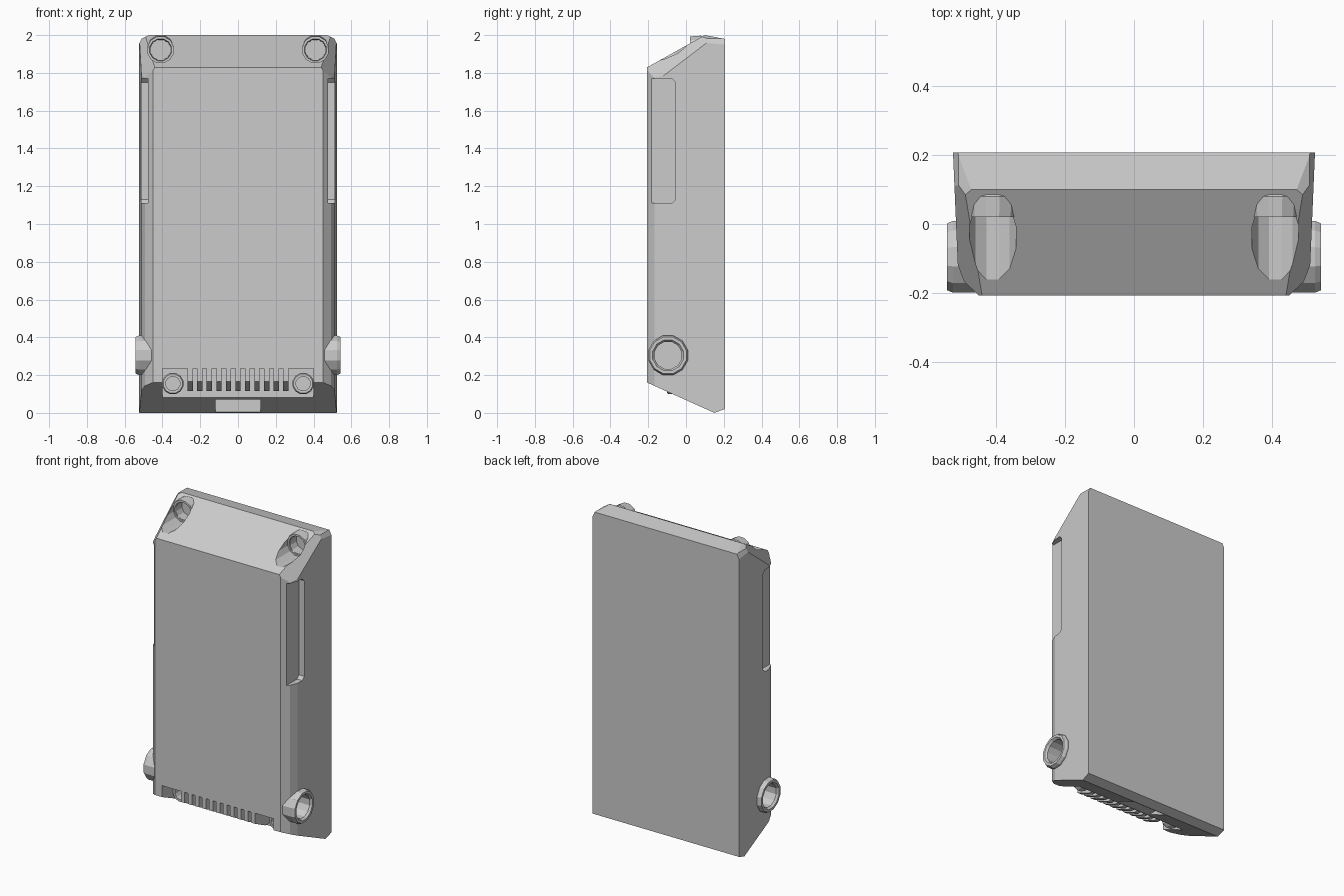
import bpy, bmesh, math
from mathutils import Vector, Matrix

if "Cube" in bpy.data.objects:
    bpy.data.objects.remove(bpy.data.objects["Cube"])


def finish(bm, name):
    bmesh.ops.recalc_face_normals(bm, faces=bm.faces)
    me = bpy.data.meshes.new(name)
    bm.to_mesh(me)
    bm.free()
    ob = bpy.data.objects.new(name, me)
    bpy.context.collection.objects.link(ob)
    return ob


def prism(name, pts, a, b, axis):
    """Extrude a 2D outline: axis 'x' takes (y,z), axis 'z' takes (x,y)."""
    bm = bmesh.new()
    place = (lambda p, t: (t, p[0], p[1])) if axis == 'x' else (lambda p, t: (p[0], p[1], t))
    f = bm.faces.new([bm.verts.new(place(p, a)) for p in pts])
    r = bmesh.ops.extrude_face_region(bm, geom=[f])
    shift = Vector((b - a, 0, 0)) if axis == 'x' else Vector((0, 0, b - a))
    for v in r['geom']:
        if isinstance(v, bmesh.types.BMVert):
            v.co += shift
    return finish(bm, name)


def box(name, lo, hi):
    return prism(name, [(lo[0], lo[1]), (hi[0], lo[1]), (hi[0], hi[1]), (lo[0], hi[1])],
                 lo[2], hi[2], 'z')


def tube(name, p0, p1, rings, n=12):
    """Turned part from p0 to p1: rings are (distance along axis, radius)."""
    p0, p1 = Vector(p0), Vector(p1)
    q = Vector((0, 0, 1)).rotation_difference((p1 - p0).normalized())
    bm = bmesh.new()
    loops = []
    for t, r in rings:
        loops.append([bm.verts.new(p0 + q @ Vector((r * math.cos(2 * math.pi * (k + .5) / n),
                      r * math.sin(2 * math.pi * (k + .5) / n), t))) for k in range(n)])
    for A, B in zip(loops, loops[1:]):
        for k in range(n):
            bm.faces.new((A[k], A[(k + 1) % n], B[(k + 1) % n], B[k]))
    bm.faces.new(loops[0])
    bm.faces.new(loops[-1])
    return finish(bm, name)


def cut(ob, cutters):
    for c in cutters:
        c.hide_render = True
        m = ob.modifiers.new("cut", 'BOOLEAN')
        m.operation, m.solver, m.object = 'DIFFERENCE', 'EXACT', c
    bpy.context.view_layer.update()
    dg = bpy.context.evaluated_depsgraph_get()
    me = bpy.data.meshes.new_from_object(ob.evaluated_get(dg))
    ob.modifiers.clear()
    ob.data = me
    for c in cutters:
        bpy.data.objects.remove(c)


# Case: chamfered section, extruded upwards and trimmed by sloping planes
half = [(.525, .207), (.511, -.12), (.492, -.168), (.45, -.207)]
section = half + [(-x, y) for x, y in reversed(half)]
body = prism("case", section, -.2, 2.2, 'z')
planes = [((0, -.205, 1.83), (0, -.17, .305)), ((0, .1, 2), (0, .02, .105)),
          ((0, -.205, .16), (0, -.16, -.355)), ((0, .15, 0), (0, .02, -.055))]
for s in (-1, 1):
    planes += [((s * .44, -.207, 1.83), (s, -.5, .6)),
               ((s * .525, 0, 1.95), (s * 2, 0, 1)),
               ((s * .48, 0, 1.996), (s, 0, 2))]
bm = bmesh.new()
bm.from_mesh(body.data)
for co, no in planes:
    bmesh.ops.bisect_plane(bm, geom=bm.verts[:] + bm.edges[:] + bm.faces[:], dist=1e-5,
                           plane_co=co, plane_no=Vector(no).normalized(), clear_outer=True)
    bmesh.ops.holes_fill(bm, edges=[e for e in bm.edges if e.is_boundary], sides=0)
bmesh.ops.recalc_face_normals(bm, faces=bm.faces)
bm.to_mesh(body.data)
bm.free()

# Hollows: grille bay, bottom notch, side pockets, top scoops, side sockets
cutters = [box("bay_cut", (-.4, -.4, -.1), (.4, -.03, .235)),
           box("notch_cut", (-.12, -.4, -.1), (.12, .142, .07))]
for s in (-1, 1):
    xs = sorted((s * .476, s * .7))
    pocket = [(-.3, 1.11), (-.075, 1.11), (-.055, 1.13), (-.055, 1.75), (-.075, 1.77), (-.3, 1.77)]
    cutters += [prism("pocket_cut", pocket, xs[0], xs[1], 'x'),
                tube("scoop_cut", (s * .41, -.4, 1.922), (s * .41, 0, 1.922),
                     [(0, .07), (.425, .07)]),
                tube("hole_cut", (s * .41, 0, 1.922), (s * .41, 1, 1.922), [(0, .056), (.1, .056)]),
                tube("socket_cut", (s * .42, -.095, .305), (s, -.095, .305), [(0, .074), (.3, .074)]),
                tube("jack_cut", (s * .345, -.1, .155), (s * .345, 1, .155), [(0, .038), (.16, .038)])]
cut(body, cutters)

for s, side in ((-1, "left"), (1, "right")):
    # Raised ring around each side socket, flared into the case
    tube(side + "_side_socket", (s * .43, -.095, .305), (s, -.095, .305),
         [(0, .074), (0.0001, .108), (.095, .108), (.113, .1), (.113, .084), (.1, .074), (0.001, .074)])
    # Boss around each top hole
    tube(side + "_top_boss", (s * .41, .02, 1.922), (s * .41, 1, 1.922),
         [(.07, .056), (.075, .06), (.06, .078), (0, .073), (0, .06), (.012, .056), (.068, .055)])
    # Small jack ring in the grille bay
    tube(side + "_jack_ring", (s * .345, -.1, .155), (s * .345, 1, .155),
         [(.09, .04), (.09, .058), (.01, .058), (0, .052), (0, .038), (.088, .038)])

# Grille fins
fin = [(-.205, .24), (-.205, .165), (-.1, .115), (-.02, .115), (-.02, .24)]
for i in range(11):
    x = (i - 5) * .0505
    prism("grille_fin", fin, x - .014, x + .014, 'x')
